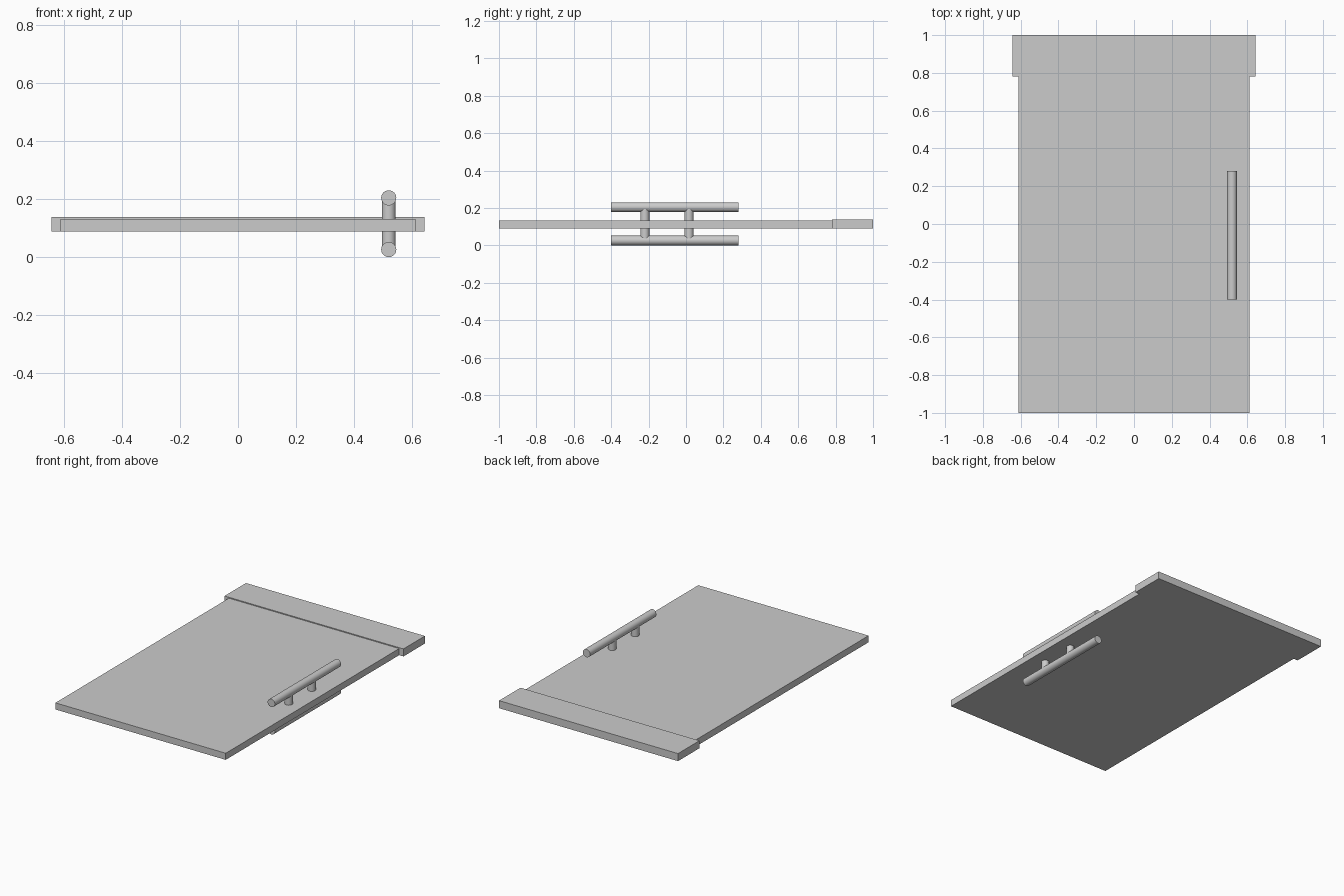
import bpy
import math

if "Cube" in bpy.data.objects:
    bpy.data.objects.remove(bpy.data.objects["Cube"])


def box(name, x0, x1, y0, y1, z0, z1):
    bpy.ops.mesh.primitive_cube_add(
        size=1, location=((x0 + x1) / 2, (y0 + y1) / 2, (z0 + z1) / 2))
    ob = bpy.context.object
    ob.name = name
    ob.scale = (x1 - x0, y1 - y0, z1 - z0)
    bpy.ops.object.transform_apply(location=False, rotation=False, scale=True)
    return ob


def rod(name, radius, length, location, rotation=(0, 0, 0)):
    bpy.ops.mesh.primitive_cylinder_add(
        vertices=32, radius=radius, depth=length,
        location=location, rotation=rotation)
    ob = bpy.context.object
    ob.name = name
    bpy.ops.object.shade_smooth_by_angle(angle=math.radians(30))
    return ob


# Door leaf, lying flat, and the thicker, wider rail across its top end
box("door_panel", -0.612, 0.612, -1.0, 0.78, 0.089, 0.132)
box("top_rail", -0.643, 0.643, 0.78, 1.0, 0.089, 0.138)

# Pull bars on both faces
HANDLE_X, BAR_R = 0.519, 0.026
BAR_Z = {"front": 0.204, "back": BAR_R}
for side, z in BAR_Z.items():
    rod(f"handle_bar_{side}", BAR_R, 0.68, (HANDLE_X, -0.06, z),
        (math.radians(90), 0, 0))

# Posts running through the door, joining the two bars
for name, y in (("lower", -0.22), ("upper", 0.016)):
    rod(f"handle_post_{name}", 0.024, BAR_Z["front"] - BAR_Z["back"],
        (HANDLE_X, y, (BAR_Z["front"] + BAR_Z["back"]) / 2))
